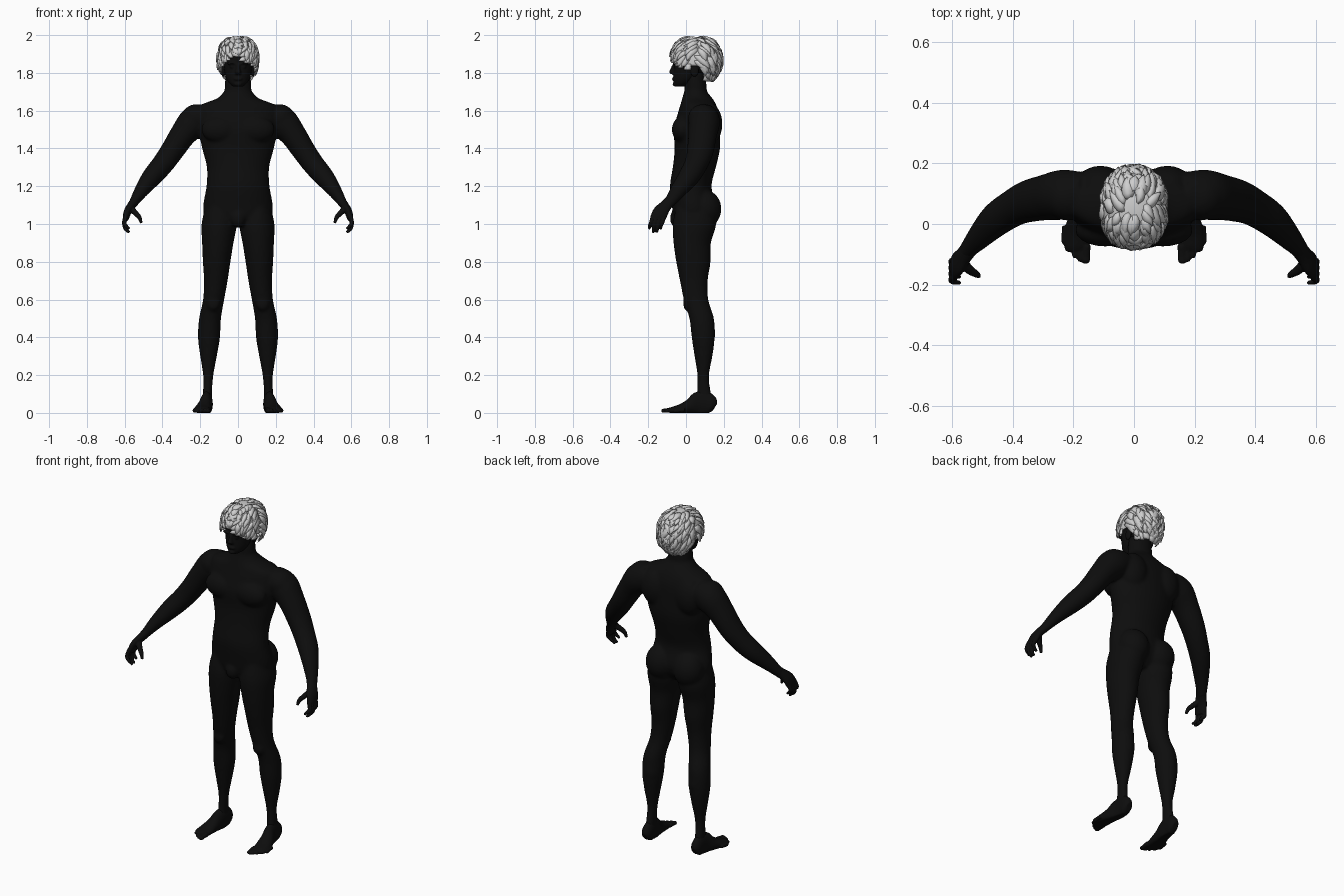
import bpy, bmesh, math, random
from mathutils import Vector, Matrix

random.seed(4)
cube = bpy.data.objects.get("Cube")
if cube:
    bpy.data.objects.remove(cube)


def material(name, value):
    m = bpy.data.materials.new(name)
    m.use_nodes = True
    color = (value, value, value, 1)
    m.diffuse_color = color
    m.node_tree.nodes["Principled BSDF"].inputs["Base Color"].default_value = color
    return m


SKIN = material("near black skin", 0.004)
HAIR = material("pale grey hair", 0.62)


def spline(rows, steps=4):
    """Catmull-Rom interpolation of equally long tuples."""
    out = []
    for i in range(len(rows) - 1):
        quad = rows[max(i - 1, 0)], rows[i], rows[i + 1], rows[min(i + 2, len(rows) - 1)]
        for k in range(steps):
            t = k / steps
            out.append([b + t / 2 * (c - a + t * (2 * a - 5 * b + 4 * c - d + t * (3 * b - a - 3 * c + d)))
                        for a, b, c, d in zip(*quad)])
    return out + [list(rows[-1])]


def loft(bm, rows, side=1, ref=(0, 1, 0), flat=False, sides=24):
    """Closed skin over ellipse stations (x, y, z, radius_u, radius_v)."""
    rows = spline(rows)
    rings = []
    for i, (x, y, z, ru, rv) in enumerate(rows):
        before, after = rows[max(i - 1, 0)], rows[min(i + 1, len(rows) - 1)]
        t = Vector((0, 0, 1)) if flat else (Vector(after[:3]) - Vector(before[:3])).normalized()
        u = Vector(ref).cross(t).normalized()
        v = t.cross(u)
        ring = []
        for k in range(sides):
            a = math.tau * k / sides
            p = Vector((x, y, z)) + u * ru * math.cos(a) + v * rv * math.sin(a)
            ring.append(bm.verts.new((p.x * side, p.y, max(p.z, 0))))
        rings.append(ring)
    for a, b in zip(rings, rings[1:]):
        for k in range(sides):
            j = (k + 1) % sides
            bm.faces.new((a[k], a[j], b[j], b[k]))
    bm.faces.new(rings[0])
    bm.faces.new(rings[-1])


def slices(bm, rows, side=1):
    """Horizontal sections given as (z, x_low, x_high, y_front, y_back)."""
    loft(bm, [((a + b) / 2, (f + k) / 2, z, (b - a) / 2, (k - f) / 2) for z, a, b, f, k in rows],
         side, flat=True, sides=32)


def blob(bm, center, radii, side=1):
    m = Matrix.Translation((center[0] * side, center[1], center[2])) @ Matrix.Diagonal((*radii, 1))
    bmesh.ops.create_uvsphere(bm, u_segments=20, v_segments=12, radius=1, matrix=m)


def make(name, bm, mat, voxel=0, smooth=4):
    """Turn the bmesh into an object; overlapping parts are fused when voxel is set."""
    bmesh.ops.recalc_face_normals(bm, faces=bm.faces)
    mesh = bpy.data.meshes.new(name)
    bm.to_mesh(mesh)
    bm.free()
    mesh.materials.append(mat)
    for p in mesh.polygons:
        p.use_smooth = True
    ob = bpy.data.objects.new(name, mesh)
    bpy.context.collection.objects.link(ob)
    if voxel:
        r = ob.modifiers.new("fuse", 'REMESH')
        r.mode = 'VOXEL'
        r.voxel_size = voxel
        r.use_smooth_shade = True
        s = ob.modifiers.new("soften", 'SMOOTH')
        s.factor = 0.5
        s.iterations = smooth
    return ob


# Body: trunk, neck, legs and arms fused into one skin
bm = bmesh.new()
trunk = [(1.70, .075, -.01, .11), (1.665, .11, -.02, .14), (1.63, .195, -.03, .16), (1.58, .215, -.045, .175),
         (1.5, .21, -.065, .18), (1.4, .19, -.06, .18), (1.3, .165, -.07, .158), (1.2, .167, -.085, .135),
         (1.1, .184, -.075, .155), (1.04, .17, -.065, .14), (.99, .09, -.045, .1)]
slices(bm, [(z, -w, w, f, b) for z, w, f, b in trunk])
loft(bm, [(0, .08, 1.6, .085, .075), (0, .055, 1.68, .073, .062), (0, .05, 1.74, .07, .058),
          (0, .05, 1.8, .065, .055)], flat=True)
blob(bm, (0, -.05, 1.03), (.04, .035, .05))
leg = [(1.1, .03, .17, -.05, .15), (1.0, .008, .193, -.07, .16), (.9, .024, .19, -.066, .132),
       (.8, .04, .186, -.052, .13), (.7, .055, .18, -.032, .115), (.6, .073, .185, -.012, .118),
       (.5, .09, .206, .018, .148), (.4, .095, .212, .03, .152), (.3, .112, .2, .045, .14),
       (.2, .13, .185, .06, .122), (.12, .137, .185, .058, .13), (.05, .138, .19, .05, .145)]
arm = [(.16, .1, 1.57, .07, .07), (.23, .097, 1.54, .085, .083), (.29, .088, 1.475, .07, .076),
       (.35, .075, 1.385, .062, .07), (.4, .052, 1.315, .058, .062), (.455, .015, 1.25, .053, .057),
       (.505, -.035, 1.185, .04, .045), (.545, -.08, 1.125, .027, .033), (.56, -.1, 1.1, .024, .03)]
for s in (1, -1):
    slices(bm, leg, s)
    loft(bm, arm, s)
    blob(bm, (.095, -.02, 1.5), (.1, .055, .07), s)       # chest
    blob(bm, (.11, .125, 1.53), (.085, .068, .11), s)     # shoulder blade
    blob(bm, (.22, .09, 1.56), (.08, .08, .075), s)       # shoulder
    blob(bm, (.09, .1, 1.08), (.088, .088, .1), s)        # buttock
    blob(bm, (.15, .095, .42), (.055, .06, .1), s)        # calf
    blob(bm, (.13, .005, .58), (.035, .02, .04), s)       # knee
make("body", bm, SKIN, .009, 5)

# Head: skull, jaw, nose, brows, lips and ears
bm = bmesh.new()
blob(bm, (0, .045, 1.875), (.085, .112, .1))
face = [(1.728, .026, -.058, .0), (1.745, .046, -.064, .03), (1.77, .062, -.066, .06),
        (1.8, .07, -.066, .08), (1.84, .076, -.064, .09), (1.88, .076, -.064, .1), (1.91, .06, -.055, .1)]
slices(bm, [(z, -w, w, f, b) for z, w, f, b in face])
loft(bm, [(0, -.06, 1.845, .009, .012), (0, -.07, 1.82, .011, .013), (0, -.075, 1.802, .016, .015),
          (0, -.066, 1.792, .014, .008)], flat=True)
blob(bm, (0, -.064, 1.768), (.024, .011, .009))
blob(bm, (0, -.058, 1.74), (.02, .013, .012))
for s in (1, -1):
    blob(bm, (.032, -.058, 1.85), (.027, .013, .008), s)
    blob(bm, (.03, -.056, 1.832), (.013, .009, .008), s)
    blob(bm, (.078, .045, 1.81), (.011, .022, .032), s)
make("head", bm, SKIN, .005, 2)

# Hands and feet
for s, label in ((1, "left"), (-1, "right")):
    bm = bmesh.new()
    loft(bm, [(.54, -.075, 1.13, .026, .031), (.562, -.104, 1.1, .023, .032), (.582, -.13, 1.07, .021, .04),
              (.592, -.145, 1.04, .018, .041), (.595, -.15, 1.02, .013, .034)], s)
    for k, tip in enumerate((.974, .955, .957, .974)):
        y = -.176 + .02 * k
        loft(bm, [(.592, y, 1.045, .012, .011), (.603, y - .008, 1.01, .0115, .0105),
                  (.596, y - .015, tip + .02, .0105, .0095), (.575, y - .018, tip, .007, .007)], s, sides=12)
    loft(bm, [(.572, -.12, 1.09, .017, .02), (.545, -.15, 1.06, .015, .016), (.522, -.165, 1.035, .012, .012),
              (.512, -.172, 1.005, .007, .008)], s, sides=12)
    make(label + "_hand", bm, SKIN, .004, 2)

    bm = bmesh.new()
    loft(bm, [(.163, .153, .03, .018, .024), (.163, .135, .04, .029, .05), (.164, .1, .05, .03, .066),
              (.168, .06, .045, .032, .064), (.177, .02, .032, .038, .042), (.187, -.03, .02, .045, .026),
              (.19, -.07, .014, .042, .019), (.19, -.088, .012, .036, .013)], s, ref=(0, 0, 1))
    for k in range(5):
        x, r = .158 + .0175 * k, (.015 if k == 0 else .01)
        y = -.13 + .002 * k + .0035 * k * k
        loft(bm, [(x, y + .06, .017, r, r), (x + .002, y + .025, .013, r, .011),
                  (x + .002, y + .008, .011, r, .011), (x + .002, y, .009, r * .6, .006)],
             s, ref=(0, 0, 1), sides=12)
    make(label + "_foot", bm, SKIN, .004, 2)


# Hair: a boxy cap trimmed along the hairline, covered with overlapping tapered locks
def scalp(a, e, grow=1.0):
    def soft(c):
        return math.copysign(abs(c) ** .88, c)
    return Vector((.106 * grow * soft(math.cos(e)) * soft(math.cos(a)),
                   .054 + .13 * grow * soft(math.cos(e)) * soft(math.sin(a)),
                   1.868 + .122 * grow * soft(math.sin(e))))


def hairline(p):
    if p.y > .085:
        return 1.775
    if p.y > -.01:
        return 1.83
    return 1.84 + .06 * max(0, 1 - abs(p.x) / .085)


bm = bmesh.new()
around, up = 56, 30
grid = [[bm.verts.new(scalp(math.tau * i / around, math.radians(-70 + 158 * j / up)))
         for i in range(around)] for j in range(up + 1)]
for j in range(up):
    for i in range(around):
        n = (i + 1) % around
        bm.faces.new((grid[j][i], grid[j][n], grid[j + 1][n], grid[j + 1][i]))
bm.faces.new(grid[-1])
bmesh.ops.delete(bm, geom=[v for v in bm.verts if v.co.z < hairline(v.co)], context='VERTS')
cap = make("hair_cap", bm, HAIR)

bm = bmesh.new()
for row in range(9):
    elevation = math.radians(80 - 14 * row)
    count = int(7 + 19 * math.cos(elevation))
    for k in range(count):
        a0 = math.tau * (k + random.uniform(-.4, .4) + row / 2) / count
        e0 = elevation + random.uniform(-.1, .1)
        start = scalp(a0, e0)
        if start.z < hairline(start) + .008:
            continue
        sweep = random.uniform(.1, .5) * (1 if math.cos(a0) * math.sin(a0) > 0 else -1)
        drop, flare = random.uniform(.4, .65), random.uniform(.02, .1)
        width = random.uniform(.013, .02)
        lines = []
        for n in range(7):
            t = n / 6
            e, a = e0 - drop * t, a0 + sweep * t
            p = scalp(a, e)
            if n > 2 and p.z < hairline(p) - .012:
                break
            half = width * math.sin(math.pi * (.2 + .78 * t)) / (.11 * max(.3, math.cos(e)))
            lift = 1.0 + .06 * math.sin(math.pi * t) + flare * t ** 3
            lines.append([bm.verts.new(scalp(a + half * w, e, lift + (.035 if w == 0 else 0)))
                          for w in (-1, 0, 1)])
        for low, high in zip(lines, lines[1:]):
            for w in (0, 1):
                bm.faces.new((low[w], low[w + 1], high[w + 1], high[w]))
locks = make("hair_locks", bm, HAIR)
for ob in (cap, locks):
    thick = ob.modifiers.new("thickness", 'SOLIDIFY')
    thick.thickness = .003
